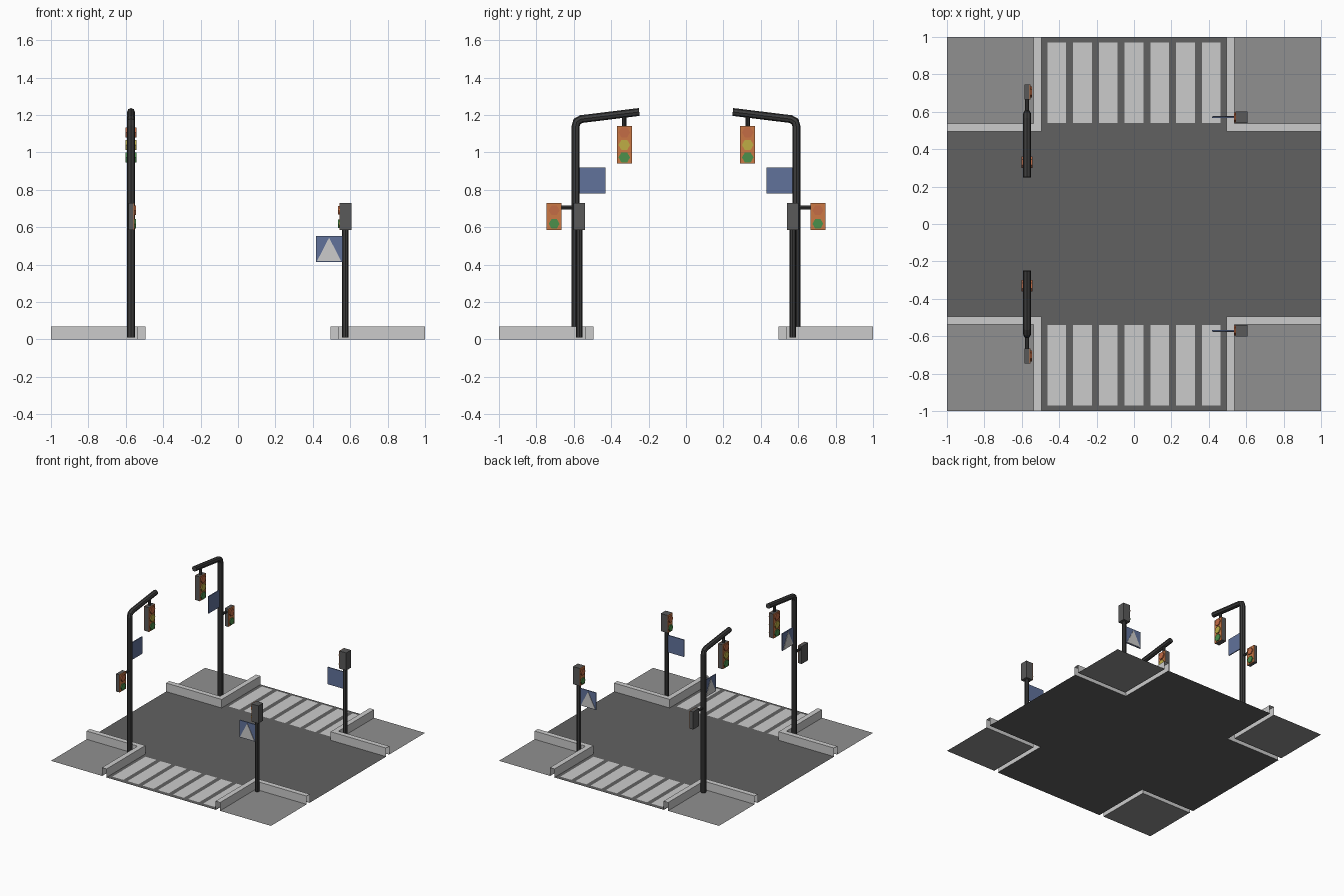
import bpy, bmesh, math
from mathutils import Vector

if "Cube" in bpy.data.objects:
    bpy.data.objects.remove(bpy.data.objects["Cube"])


def mat(name, r, g, b):
    m = bpy.data.materials.new(name)
    m.diffuse_color = (r, g, b, 1)
    m.use_nodes = True
    m.node_tree.nodes["Principled BSDF"].inputs["Base Color"].default_value = m.diffuse_color
    return m


ASPHALT = mat("asphalt", .12, .12, .12)
PAVING = mat("paving", .28, .28, .28)
PALE = mat("pale_paint", .60, .60, .60)
METAL = mat("dark_metal", .045, .045, .045)
HOUSING = mat("housing_grey", .10, .10, .10)
ORANGE = mat("orange", .60, .19, .06)
RED = mat("red_lamp", .55, .15, .06)
YELLOW = mat("yellow_lamp", .52, .42, .06)
GREEN = mat("green_lamp", .07, .28, .07)
BLUE = mat("sign_blue", .12, .17, .33)


def finish(bm, name, material, recalc=True):
    if recalc:
        bmesh.ops.recalc_face_normals(bm, faces=bm.faces)
    me = bpy.data.meshes.new(name)
    bm.to_mesh(me)
    bm.free()
    me.materials.append(material)
    ob = bpy.data.objects.new(name, me)
    bpy.context.collection.objects.link(ob)
    return ob


def flat(name, pts, z, material):
    """Single upward facing polygon."""
    bm = bmesh.new()
    f = bm.faces.new([bm.verts.new((x, y, z)) for x, y in pts])
    f.normal_update()
    if f.normal.z < 0:
        f.normal_flip()
    return finish(bm, name, material, False)


def prism(name, pts, offset, material):
    """Polygon of 3D points extruded by an offset."""
    bm = bmesh.new()
    off = Vector(offset)
    a = [bm.verts.new(p) for p in pts]
    b = [bm.verts.new(Vector(p) + off) for p in pts]
    n = len(a)
    bm.faces.new(a)
    bm.faces.new(b[::-1])
    for i in range(n):
        bm.faces.new((a[i], b[i], b[(i + 1) % n], a[(i + 1) % n]))
    return finish(bm, name, material)


def box(name, x0, x1, y0, y1, z0, z1, material):
    return prism(name, [(x0, y0, z0), (x1, y0, z0), (x1, y1, z0), (x0, y1, z0)],
                 (0, 0, z1 - z0), material)


def tube(name, x, path, r, material, sides=8):
    """Round tube along a path of (y, z) points, with mitred bends."""
    bm = bmesh.new()
    P = [Vector(p) for p in path]
    rings = []
    for i, p in enumerate(P):
        d0 = (p - P[i - 1]).normalized() if i else (P[1] - p).normalized()
        d1 = (P[i + 1] - p).normalized() if i < len(P) - 1 else d0
        n0, n1 = Vector((-d0.y, d0.x)), Vector((-d1.y, d1.x))
        m = (n0 + n1).normalized()
        m /= m.dot(n0)
        ring = []
        for k in range(sides):
            t = 2 * math.pi * k / sides
            q = p + m * r * math.cos(t)
            ring.append(bm.verts.new((x + r * math.sin(t), q.x, q.y)))
        rings.append(ring)
    for a, b in zip(rings, rings[1:]):
        for k in range(sides):
            j = (k + 1) % sides
            bm.faces.new((a[k], a[j], b[j], b[k]))
    bm.faces.new(rings[0])
    bm.faces.new(rings[-1])
    return finish(bm, name, material)


def signal_face(name, x, d, y, hw, z0, z1, lamps, r):
    """Orange plate and hexagonal lamps on a housing face looking along d*x."""
    xs = sorted((x, x + d * .004))
    box(name + "_plate", *xs, y - hw, y + hw, z0, z1, ORANGE)
    for z, m in lamps:
        pts = [(x + d * .004, y + r * math.cos(k * math.pi / 3),
                z + r * math.sin(k * math.pi / 3)) for k in range(6)]
        prism(name + "_lamp", pts, (d * .008, 0, 0), m)


# road cross
H = .5
flat("road", [(-H, -1), (H, -1), (H, -H), (1, -H), (1, H), (H, H),
              (H, 1), (-H, 1), (-H, H), (-1, H), (-1, -H), (-H, -H)], 0, ASPHALT)

# pavements and hollow kerbs on the four corners
for sx in (-1, 1):
    for sy in (-1, 1):
        a, b, h = .495, .537, .07
        flat("pavement", [(sx * u, sy * v) for u, v in ((b, b), (1, b), (1, 1), (b, 1))],
             .002, PAVING)
        bm = bmesh.new()
        rows = []
        for c, z in ((a, 0), (a, h), (b, h), (b, 0)):
            rows.append([bm.verts.new((sx * u, sy * v, z))
                         for u, v in ((1, c), (c, c), (c, 1))])
        for p, q in zip(rows, rows[1:]):
            for i in (0, 1):
                f = (p[i], q[i], q[i + 1], p[i + 1])
                bm.faces.new(f if sx * sy < 0 else f[::-1])
        bm.normal_update()
        if any(f.normal.z < -.5 for f in bm.faces):
            bmesh.ops.reverse_faces(bm, faces=bm.faces)
        finish(bm, "kerb", PALE, False)

for s in (-1, 1):
    # crosswalk stripes
    for i in range(7):
        x = (i - 3) * .1377
        flat("crosswalk_stripe", [(x - .05, s * .54), (x + .05, s * .54),
                                  (x + .05, s * .97), (x - .05, s * .97)], .004, PALE)

    # tall mast with bent arm
    X = -.572
    tube("tall_mast", X, [(s * .59, .01), (s * .59, 1.14), (s * .583, 1.165),
                          (s * .56, 1.178), (s * .25, 1.216)], .021, METAL)

    # hanging three-lamp signal, facing both ways
    yc = s * .33
    tube("signal_hanger", X, [(yc, 1.13), (yc, 1.2)], .011, METAL)
    box("main_signal_housing", X - .018, X + .018, yc - .04, yc + .04, .94, 1.14, HOUSING)
    for d in (-1, 1):
        signal_face("main_signal", X + d * .018, d, yc, .04, .94, 1.14,
                    ((1.107, RED), (1.04, YELLOW), (.973, GREEN)), .031)

    # pedestrian signal on the mast
    yp = s * .705
    tube("pedestrian_bracket", X, [(s * .59, .705), (s * .68, .705)], .01, METAL)
    box("pedestrian_housing", X - .014, X + .014, yp - .04, yp + .04, .585, .73, HOUSING)
    signal_face("pedestrian_signal", X + .014, 1, yp, .04, .585, .73,
                ((.69, RED), (.618, GREEN)), .029)

    # mast sign, triangle on its -x side
    ys = s * .503
    box("mast_sign", X - .004, X + .004, ys - .072, ys + .072, .78, .92, BLUE)
    prism("mast_sign_triangle", [(X - .004, ys - .064, .785), (X - .004, ys + .064, .785),
                                 (X - .004, ys, .91)], (-.003, 0, 0), PALE)

    # short post and its signal, lamps facing -x
    xp, yq = .574, s * .57
    tube("short_post", xp, [(yq, .01), (yq, .6)], .017, METAL)
    box("post_signal_housing", .546, .606, yq - .031, yq + .031, .585, .73, HOUSING)
    signal_face("post_signal", .546, -1, yq, .031, .585, .73,
                ((.69, RED), (.618, GREEN)), .027)

    # post sign, triangle facing outward
    box("post_sign", .416, .558, yq - .004, yq + .004, .413, .553, BLUE)
    yf = yq + s * .004
    prism("post_sign_triangle", [(.422, yf, .418), (.552, yf, .418), (.487, yf, .544)],
          (0, s * .003, 0), PALE)
